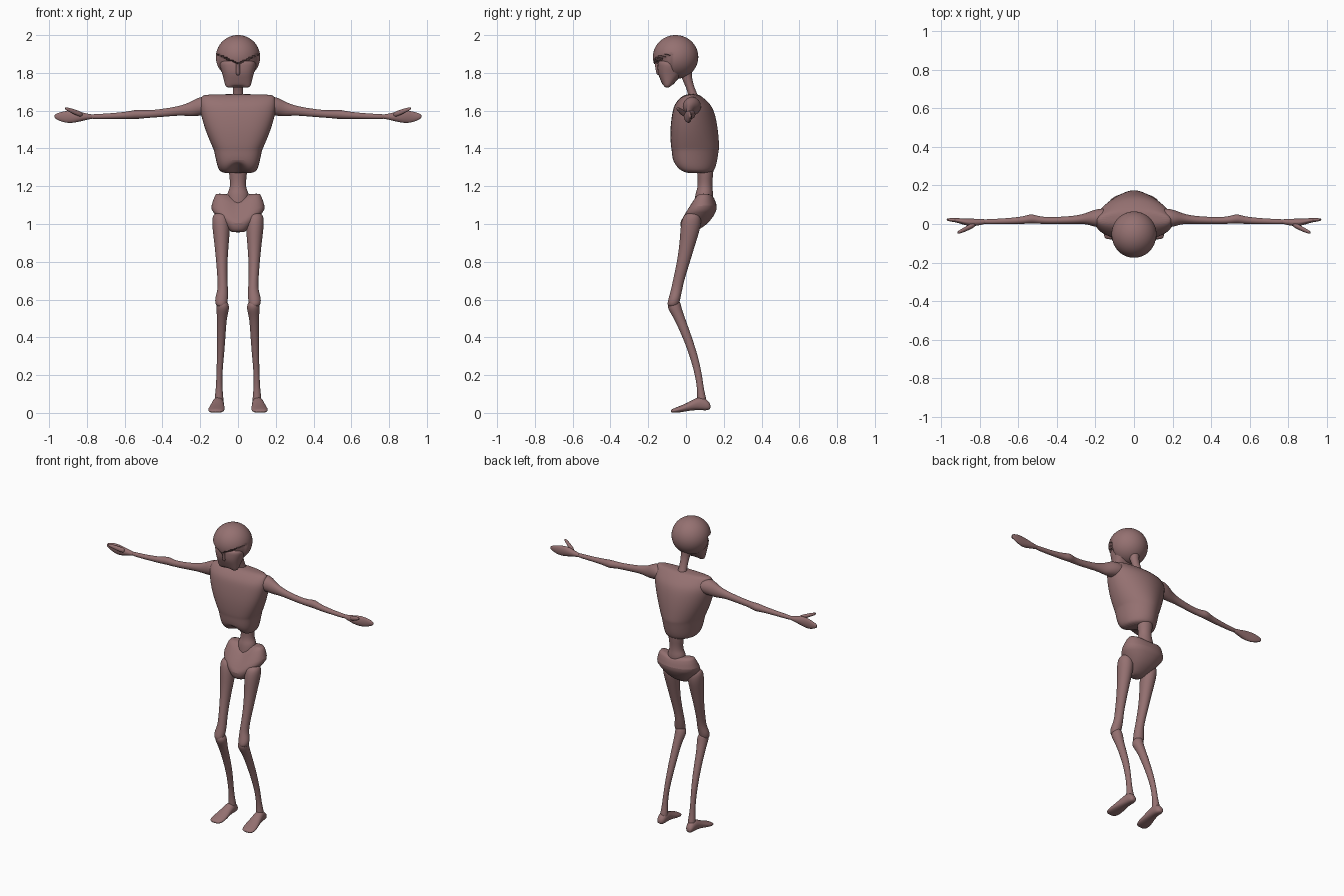
import bpy, bmesh, math

mat = bpy.data.materials.new("bone")
mat.diffuse_color = (0.30, 0.165, 0.165, 1)


def finish(bm, name, mirror=False, subdiv=1, angle=50):
    bmesh.ops.recalc_face_normals(bm, faces=bm.faces)
    me = bpy.data.meshes.new(name)
    bm.to_mesh(me)
    bm.free()
    ob = bpy.data.objects.new(name, me)
    bpy.context.collection.objects.link(ob)
    me.materials.append(mat)
    if mirror:
        ob.modifiers.new("mirror", 'MIRROR').use_mirror_merge = False
    if subdiv:
        s = ob.modifiers.new("smooth", 'SUBSURF')
        s.levels = s.render_levels = subdiv
    bpy.ops.object.select_all(action='DESELECT')
    ob.select_set(True)
    bpy.context.view_layer.objects.active = ob
    bpy.ops.object.shade_smooth_by_angle(angle=math.radians(angle))
    return ob


def loft(name, axis, rings, mirror=False, n=16, low=1.0, high=1.0, wide=0.5,
         subdiv=2, warp=None, angle=50):
    """Rings (t, a0, a1, b0, b1) along an axis; low/high shape the two halves of b."""
    bm = bmesh.new()
    loops = []
    for t, a0, a1, b0, b1 in rings:
        mid = b0 + (b1 - b0) * wide
        loop = []
        for i in range(n):
            c, s = math.cos(2 * math.pi * i / n), math.sin(2 * math.pi * i / n)
            p = high if s > 0 else low
            a = (a0 + a1) / 2 + (a1 - a0) / 2 * math.copysign(abs(c) ** p, c)
            b = mid + (b1 - mid if s > 0 else mid - b0) * math.copysign(abs(s) ** p, s)
            co = {'x': (t, a, b), 'y': (a, t, b), 'z': (a, b, t)}[axis]
            loop.append(bm.verts.new(co))
        loops.append(loop)
    for p, q in zip(loops, loops[1:]):
        for i in range(n):
            j = (i + 1) % n
            bm.faces.new((p[i], p[j], q[j], q[i]))
    bm.faces.new(loops[0])
    bm.faces.new(loops[-1])
    if warp:
        for v in bm.verts:
            warp(v.co)
    return finish(bm, name, mirror, subdiv, angle)


# Skull: sphere with a recess cut under a V-shaped brow
bm = bmesh.new()
bmesh.ops.create_uvsphere(bm, u_segments=64, v_segments=48, radius=1)
for v in bm.verts:
    x, y, z = v.co
    v.co = (0.117 * x, -0.055 + 0.12 * y, 1.884 + 0.116 * z)
    if v.co.y < -0.06 and v.co.z < 1.845 + 0.5 * abs(v.co.x):
        v.co.y += 0.03 * min(1, (-0.06 - v.co.y) / 0.05)
finish(bm, "skull", subdiv=0, angle=40)

# Face and jaw
def jaw_notch(co):
    if co.z < 1.735 and abs(co.x) < 0.03:
        co.z += 0.015

loft("jaw", 'z', [
    (1.875, -.095, .095, -.150, .0),
    (1.84, -.100, .100, -.152, .01),
    (1.80, -.086, .086, -.152, -.01),
    (1.765, -.077, .077, -.137, -.045),
    (1.735, -.070, .070, -.125, -.068),
    (1.718, -.060, .060, -.116, -.085)], low=0.8, high=0.8, warp=jaw_notch)
# Nose ridge
loft("nose", 'z', [
    (1.865, -.018, .018, -.172, -.12),
    (1.84, -.010, .010, -.166, -.12),
    (1.80, -.016, .016, -.160, -.12),
    (1.785, -.008, .008, -.152, -.12)], n=8)

# Neck
loft("neck", 'z', [
    (1.84, -.040, .040, -.045, .035),
    (1.78, -.029, .029, -.027, .030),
    (1.74, -.026, .026, -.008, .040),
    (1.70, -.026, .026, .008, .054),
    (1.66, -.032, .032, .015, .075),
    (1.62, -.03, .03, .03, .09)])

# Rib cage, its lower front edge arched
def rib_arch(co):
    if co.z < 1.31 and co.y < 0.09 and abs(co.x) < 0.055:
        co.z += 0.04 * (1 - abs(co.x) / 0.055)

loft("rib_cage", 'z', [
    (1.688, -.180, .180, .005, .062),
    (1.675, -.195, .195, -.025, .085),
    (1.64, -.203, .203, -.058, .125),
    (1.60, -.203, .203, -.072, .152),
    (1.50, -.177, .177, -.086, .172),
    (1.40, -.133, .133, -.080, .178),
    (1.395, -.129, .129, -.076, .175),
    (1.33, -.116, .116, -.072, .166),
    (1.29, -.105, .105, -.050, .155),
    (1.265, -.085, .085, -.010, .135)],
    n=24, low=0.72, high=1.05, wide=0.4, warp=rib_arch)

# Lower spine
loft("lower_spine", 'z', [
    (1.36, -.05, .05, .05, .15),
    (1.27, -.050, .050, .058, .146),
    (1.23, -.043, .043, .062, .140),
    (1.19, -.043, .043, .060, .140),
    (1.165, -.058, .058, .050, .145),
    (1.13, -.06, .06, .045, .145),
    (1.06, -.05, .05, .04, .13)])

# Pelvis: tilted bowl with a dipped top edge at the front
def pelvis_dip(co):
    if co.z > 1.13:
        co.z -= 0.06 * max(0, 1 - abs(co.x) / 0.11) * (1 if co.y < 0.1 else 0.3)
    elif co.z > 1.03 and co.y < 0.1:
        co.z -= 0.05 * max(0, 1 - abs(co.x) / 0.15)

loft("pelvis", 'z', [
    (1.165, -.118, .118, .045, .140),
    (1.155, -.122, .122, .035, .150),
    (1.09, -.148, .148, -.010, .168),
    (1.07, -.138, .138, -.020, .162),
    (1.01, -.090, .090, -.035, .130),
    (0.97, -.050, .050, -.026, .070),
    (0.955, -.036, .036, -.010, .040)],
    n=20, low=0.9, high=0.9, subdiv=1, warp=pelvis_dip, angle=35)

# Thighs
loft("thigh", 'z', [
    (1.06, .060, .120, .005, .065),
    (1.04, .046, .138, -.018, .080),
    (0.99, .040, .138, -.030, .082),
    (0.90, .048, .126, -.034, .052),
    (0.80, .056, .116, -.048, .022),
    (0.70, .056, .108, -.070, -.010),
    (0.65, .052, .108, -.080, -.020),
    (0.61, .052, .122, -.092, -.028),
    (0.58, .056, .122, -.100, -.035),
    (0.56, .065, .110, -.095, -.045)], mirror=True)

# Shins
loft("shin", 'z', [
    (0.60, .062, .108, -.085, -.035),
    (0.57, .046, .116, -.101, -.026),
    (0.54, .048, .114, -.090, -.018),
    (0.50, .060, .112, -.064, -.004),
    (0.40, .066, .112, -.018, .032),
    (0.30, .074, .112, .020, .064),
    (0.20, .084, .114, .048, .086),
    (0.12, .082, .118, .060, .095),
    (0.07, .075, .126, .058, .110),
    (0.04, .08, .12, .06, .11)], mirror=True)

# Feet
loft("foot", 'y', [
    (.130, .095, .120, .022, .045),
    (.115, .078, .130, .012, .068),
    (.080, .074, .134, .014, .092),
    (.040, .074, .142, .014, .072),
    (.000, .070, .152, .008, .050),
    (-.040, .070, .160, .001, .034),
    (-.070, .078, .156, .000, .022),
    (-.080, .095, .140, .003, .015)], mirror=True, low=0.8)

# Arms
loft("arm", 'x', [
    (.13, -.010, .080, 1.59, 1.66),
    (.17, -.020, .082, 1.575, 1.676),
    (.21, -.014, .074, 1.572, 1.672),
    (.25, .000, .056, 1.568, 1.648),
    (.30, .000, .043, 1.576, 1.626),
    (.40, .000, .036, 1.566, 1.609),
    (.49, .000, .036, 1.561, 1.600),
    (.53, .004, .056, 1.555, 1.608),
    (.57, .000, .040, 1.556, 1.598),
    (.63, -.001, .033, 1.556, 1.590),
    (.72, -.001, .026, 1.555, 1.583),
    (.79, -.002, .026, 1.555, 1.582)], mirror=True)

# Hands, palms forward
loft("hand", 'x', [
    (.76, .002, .024, 1.558, 1.580),
    (.80, -.006, .027, 1.552, 1.584),
    (.84, -.014, .028, 1.541, 1.596),
    (.88, -.006, .029, 1.533, 1.602),
    (.92, .008, .031, 1.536, 1.598),
    (.955, .013, .031, 1.550, 1.588),
    (.973, .018, .028, 1.562, 1.578)], mirror=True)
loft("thumb", 'x', [
    (.82, -.015, .015, 1.562, 1.592),
    (.86, -.034, -.004, 1.575, 1.606),
    (.89, -.046, -.022, 1.592, 1.615),
    (.918, -.054, -.038, 1.605, 1.621)], mirror=True, n=10)
